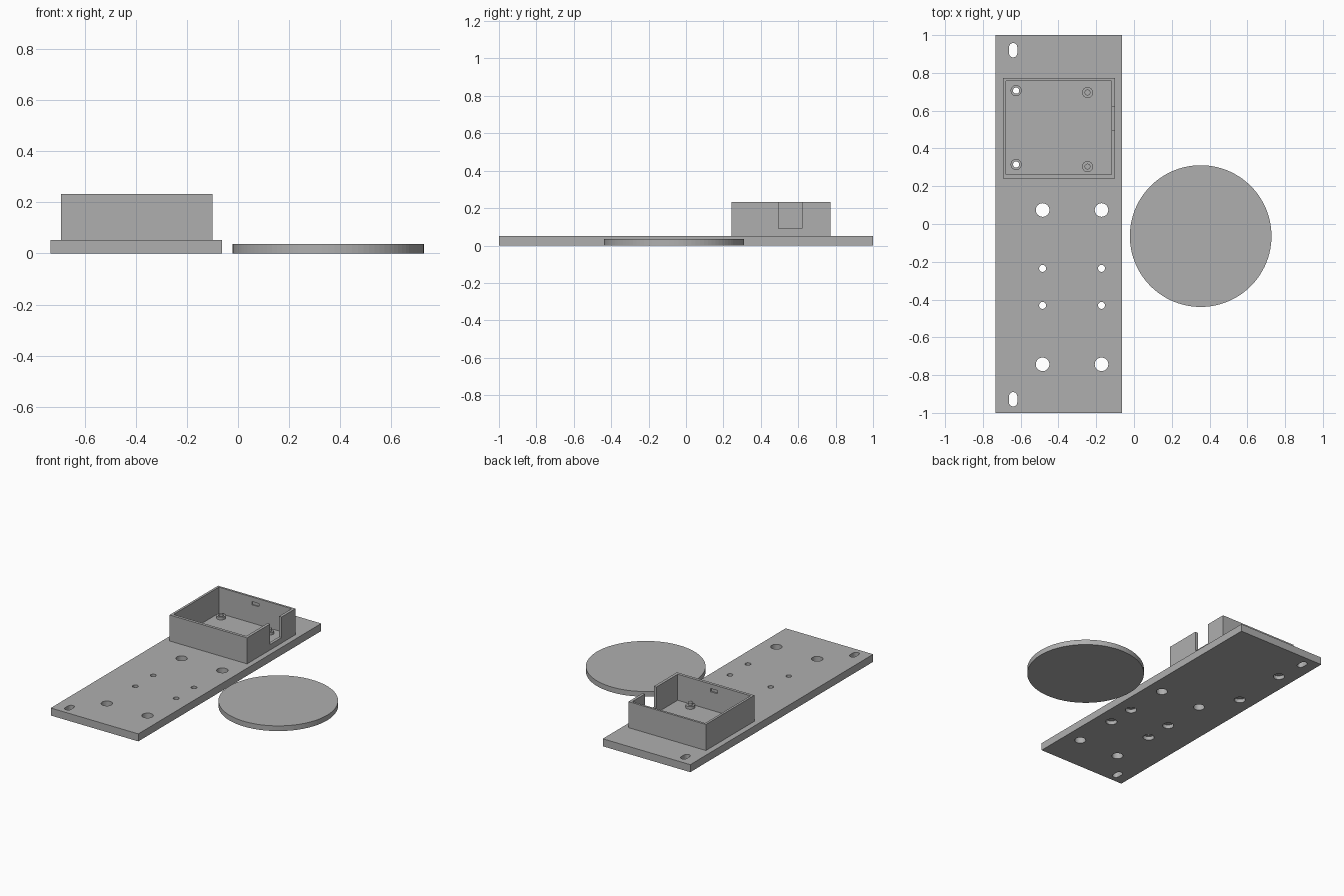
import bpy, bmesh, math
from mathutils import Matrix, Vector

if "Cube" in bpy.data.objects:
    bpy.data.objects.remove(bpy.data.objects["Cube"])

grey = bpy.data.materials.new("plain_grey")
grey.diffuse_color = (0.43, 0.43, 0.43, 1)
grey.use_nodes = True
grey.node_tree.nodes["Principled BSDF"].inputs["Base Color"].default_value = grey.diffuse_color

PLATE_TOP, BOX_TOP = 0.052, 0.232


def add_box(bm, lo, hi):
    lo, hi = Vector(lo), Vector(hi)
    m = Matrix.Translation((lo + hi) / 2) @ Matrix.Diagonal((*(hi - lo), 1))
    bmesh.ops.create_cube(bm, size=1, matrix=m)


def add_prism(bm, outline, z0, z1):
    face = bm.faces.new([bm.verts.new((x, y, z0)) for x, y in outline])
    ext = bmesh.ops.extrude_face_region(bm, geom=[face])["geom"]
    verts = [g for g in ext if isinstance(g, bmesh.types.BMVert)]
    bmesh.ops.translate(bm, verts=verts, vec=(0, 0, z1 - z0))


def add_disc(bm, x, y, r, z0, z1, n=32):
    add_prism(bm, [(x + r * math.cos(2 * math.pi * i / n),
                    y + r * math.sin(2 * math.pi * i / n)) for i in range(n)], z0, z1)


def add_slot(bm, x, y, r, half, z0, z1, n=12):
    # rounded slot, long along y
    pts = []
    for side in (0, 1):
        for i in range(n + 1):
            a = math.pi * (side + i / n)
            pts.append((x + r * math.cos(a),
                        y + (half - r) * (1 - 2 * side) + r * math.sin(a)))
    add_prism(bm, pts, z0, z1)


def finish(name, bm):
    bmesh.ops.recalc_face_normals(bm, faces=bm.faces)
    me = bpy.data.meshes.new(name)
    bm.to_mesh(me)
    bm.free()
    me.materials.append(grey)
    ob = bpy.data.objects.new(name, me)
    bpy.context.collection.objects.link(ob)
    return ob


def cut(ob, bm):
    cutter = finish("cutter", bm)
    cutter.hide_render = True
    mod = ob.modifiers.new("cut", "BOOLEAN")
    mod.operation, mod.solver, mod.object = "DIFFERENCE", "EXACT", cutter
    bpy.context.view_layer.objects.active = ob
    bpy.ops.object.modifier_apply(modifier=mod.name)
    bpy.data.objects.remove(cutter)


# Mounting plate
bm = bmesh.new()
add_box(bm, (-0.733, -1, 0), (-0.063, 1, PLATE_TOP))
plate = finish("mounting_plate", bm)

screw_posts = [(-0.624, 0.706), (-0.624, 0.315)]
peg_posts = [(-0.246, 0.696), (-0.246, 0.304)]
small_holes = [(x, y) for x in (-0.484, -0.172) for y in (-0.235, -0.431)]
large_holes = [(x, y) for x in (-0.484, -0.172) for y in (0.074, -0.743)]

# Through holes and end slots
bm = bmesh.new()
for x, y in large_holes:
    add_disc(bm, x, y, 0.036, -0.1, 0.2)
for x, y in small_holes:
    add_disc(bm, x, y, 0.0185, -0.1, 0.2)
for x, y in screw_posts:
    add_disc(bm, x, y, 0.0165, -0.1, 0.2)
for y in (0.92, -0.928):
    add_slot(bm, -0.64, y, 0.022, 0.038, -0.1, 0.2)
cut(plate, bm)

# Counterbores under the screw holes
bm = bmesh.new()
for x, y in small_holes + screw_posts:
    add_disc(bm, x, y, 0.036, -0.1, 0.026)
cut(plate, bm)

# Open housing walls
bm = bmesh.new()
add_box(bm, (-0.693, 0.242, PLATE_TOP), (-0.100, 0.772, BOX_TOP))
housing = finish("housing_walls", bm)
bm = bmesh.new()
add_box(bm, (-0.677, 0.262, -0.1), (-0.120, 0.757, 0.5))
cut(housing, bm)

# Cable notch in the right wall
bm = bmesh.new()
add_box(bm, (-0.2, 0.495, 0.09), (0, 0.62, 0.5))
cut(housing, bm)

# Shallow snap recesses inside the front and back walls
bm = bmesh.new()
add_box(bm, (-0.424, 0.252, 0.178), (-0.370, 0.30, 0.200))
add_box(bm, (-0.424, 0.72, 0.178), (-0.370, 0.764, 0.200))
cut(housing, bm)

# Standoffs: drilled ones on the left, pegged ones on the right
for i, (x, y) in enumerate(screw_posts):
    bm = bmesh.new()
    add_disc(bm, x, y, 0.029, PLATE_TOP, 0.071)
    post = finish(f"screw_standoff_{i + 1}", bm)
    bm = bmesh.new()
    add_disc(bm, x, y, 0.0165, -0.1, 0.2)
    cut(post, bm)
for i, (x, y) in enumerate(peg_posts):
    bm = bmesh.new()
    add_disc(bm, x, y, 0.029, PLATE_TOP, 0.071)
    add_disc(bm, x, y, 0.0155, 0.071, 0.088)
    finish(f"peg_standoff_{i + 1}", bm)

# Separate round disc
bm = bmesh.new()
add_disc(bm, 0.353, -0.064, 0.375, 0, 0.036, 100)
finish("round_disc", bm)
